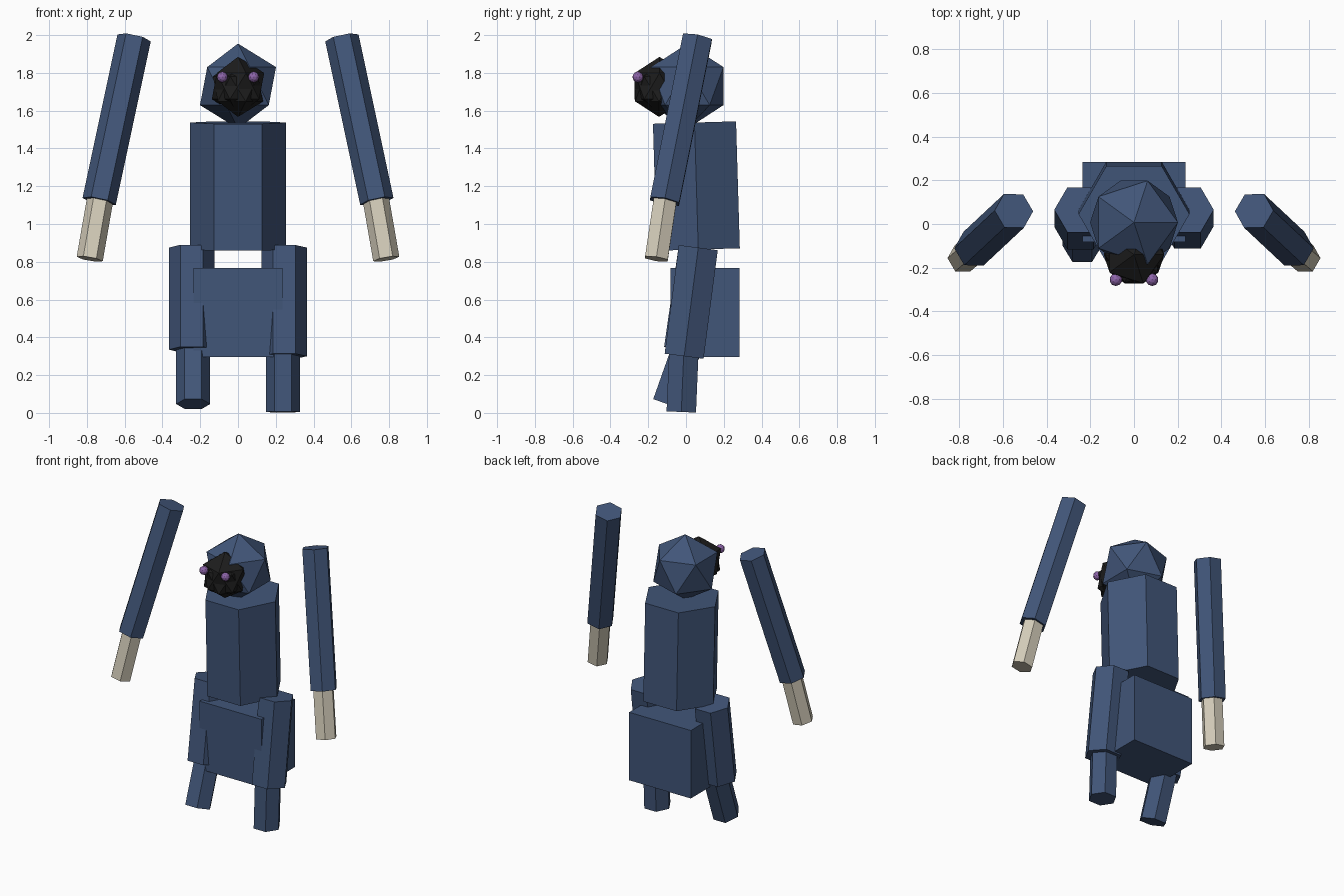
import bpy, bmesh, math
from mathutils import Vector, Matrix

cube = bpy.data.objects.get("Cube")
if cube:
    bpy.data.objects.remove(cube, do_unlink=True)


def material(name, rgb):
    m = bpy.data.materials.new(name)
    m.use_nodes = True
    m.diffuse_color = (*rgb, 1)
    m.node_tree.nodes["Principled BSDF"].inputs["Base Color"].default_value = (*rgb, 1)
    return m


navy = material("navy", (0.053, 0.092, 0.19))
beige = material("beige", (0.66, 0.61, 0.49))
black = material("black", (0.012, 0.012, 0.012))
purple = material("purple", (0.27, 0.13, 0.40))


def finish(name, bm, mat, matrix):
    mesh = bpy.data.meshes.new(name)
    bm.to_mesh(mesh)
    bm.free()
    mesh.materials.append(mat)
    obj = bpy.data.objects.new(name, mesh)
    obj.matrix_world = matrix
    bpy.context.collection.objects.link(obj)
    return obj


def hex_prism(name, top, bottom, radius, mat):
    """Six-sided bar between two points, with corners towards +x and -x."""
    top, bottom = Vector(top), Vector(bottom)
    axis = top - bottom
    bm = bmesh.new()
    bmesh.ops.create_cone(bm, cap_ends=True, segments=6, radius1=radius,
                          radius2=radius, depth=axis.length)
    bmesh.ops.rotate(bm, verts=bm.verts, matrix=Matrix.Rotation(math.radians(30), 3, 'Z'))
    # Snap so that the corners, not the flats, lie on the x axis
    if max(v.co.x for v in bm.verts) < radius * 0.95:
        bmesh.ops.rotate(bm, verts=bm.verts, matrix=Matrix.Rotation(math.radians(30), 3, 'Z'))
    turn = Vector((0, 0, 1)).rotation_difference(axis).to_matrix().to_4x4()
    return finish(name, bm, mat, Matrix.Translation((top + bottom) / 2) @ turn)


def ico(name, centre, radius, mat, detail=1, spin=0):
    bm = bmesh.new()
    bmesh.ops.create_icosphere(bm, subdivisions=detail, radius=radius)
    return finish(name, bm, mat,
                  Matrix.Translation(centre) @ Matrix.Rotation(spin, 4, 'Z'))


# Torso and hip block
hex_prism("torso", (0, 0.045, 1.537), (0, 0.065, 0.865), 0.254, navy)
bm = bmesh.new()
bmesh.ops.create_cube(bm, size=1)
bmesh.ops.scale(bm, verts=bm.verts, vec=(0.472, 0.367, 0.47))
finish("hips", bm, navy, Matrix.Translation((0, 0.101, 0.532)))

# Head, muzzle and eyes
ico("head", (0, 0.007, 1.73), 0.225, navy)
ico("muzzle", (0, -0.14, 1.73), 0.155, black)
ico("muzzle_lower", (0, -0.143, 1.715), 0.148, black, spin=math.pi)

# Arms and hands, floating beside the body
for side, s in (("left", 1), ("right", -1)):
    ico(side + "_eye", (s * 0.083, -0.255, 1.778), 0.029, purple, detail=2)
    hex_prism(side + "_arm", (s * 0.55, 0.06, 1.985),
              (s * 0.735, -0.113, 1.12), 0.09, navy)
    hex_prism(side + "_hand", (s * 0.73, -0.11, 1.13),
              (s * 0.785, -0.157, 0.815), 0.07, beige)

# Legs, with the right one stepping forward
hex_prism("left_thigh", (0.245, 0.065, 0.875), (0.245, -0.01, 0.3), 0.12, navy)
hex_prism("left_shin", (0.237, -0.01, 0.36), (0.237, -0.025, 0.005), 0.09, navy)
hex_prism("right_thigh", (-0.245, 0.065, 0.875), (-0.245, -0.013, 0.335), 0.12, navy)
hex_prism("right_shin", (-0.237, 0.018, 0.38), (-0.237, -0.1, 0.047), 0.09, navy)
